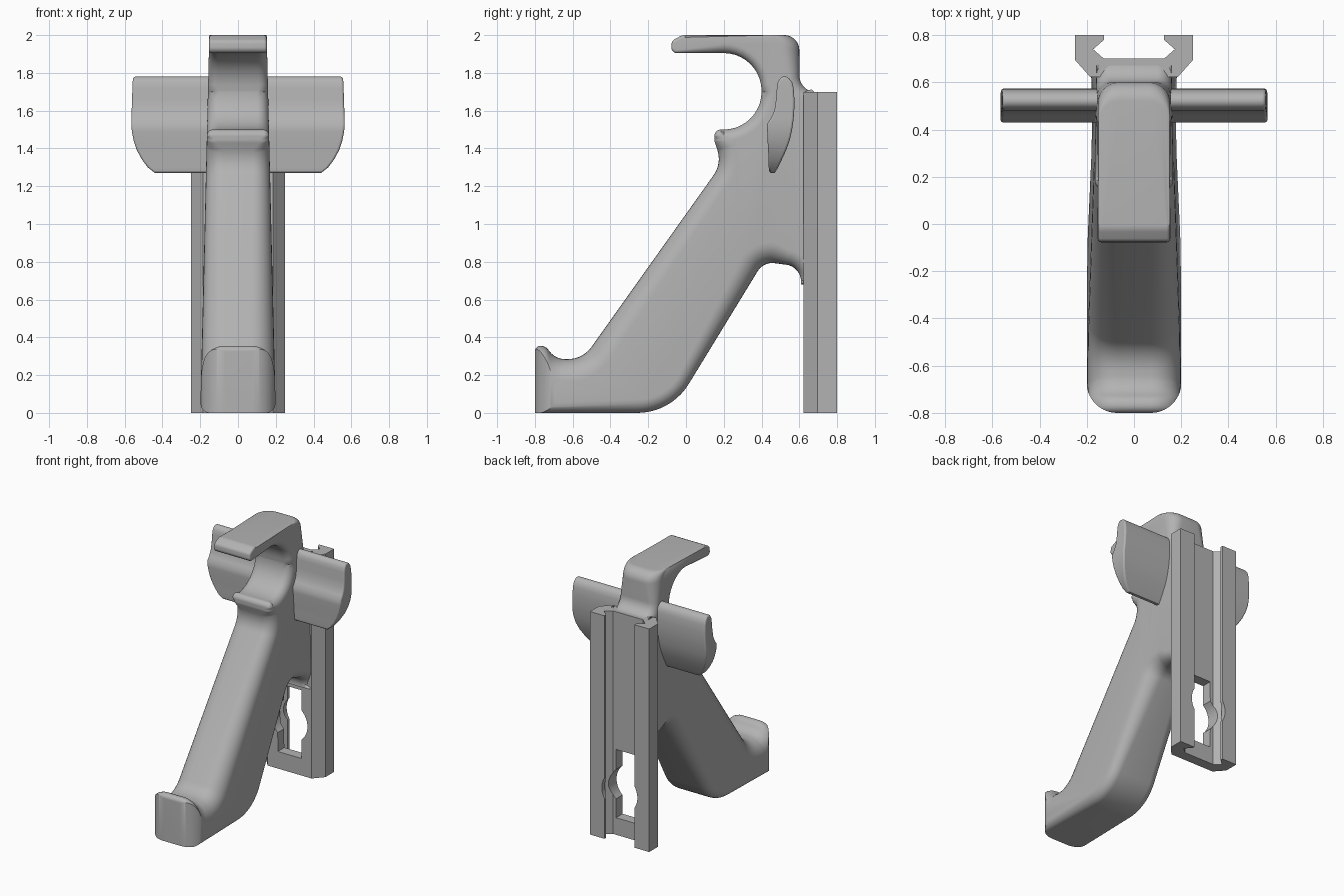
import bpy, bmesh
from math import cos, sin, pi, radians, tan
from mathutils import Vector

if "Cube" in bpy.data.objects:
    bpy.data.objects.remove(bpy.data.objects["Cube"])

grey = bpy.data.materials.new("plain grey")
grey.use_nodes = True
COLOUR = (0.45, 0.45, 0.45, 1)
grey.diffuse_color = COLOUR
grey.node_tree.nodes["Principled BSDF"].inputs["Base Color"].default_value = COLOUR


def loft(name, rings):
    """Closed solid through rings of equal point count."""
    bm = bmesh.new()
    loops = [[bm.verts.new(p) for p in ring] for ring in rings]
    n = len(loops[0])
    for a, b in zip(loops, loops[1:]):
        for i in range(n):
            j = (i + 1) % n
            bm.faces.new((a[i], a[j], b[j], b[i]))
    bm.faces.new(loops[0])
    bm.faces.new(loops[-1])
    bmesh.ops.recalc_face_normals(bm, faces=bm.faces)
    mesh = bpy.data.meshes.new(name)
    bm.to_mesh(mesh)
    bm.free()
    mesh.materials.append(grey)
    obj = bpy.data.objects.new(name, mesh)
    bpy.context.collection.objects.link(obj)
    return obj


def activate(obj):
    bpy.ops.object.select_all(action='DESELECT')
    obj.select_set(True)
    bpy.context.view_layer.objects.active = obj


def boolean(obj, cutter, operation):
    cutter.hide_render = True
    mod = obj.modifiers.new("cut", 'BOOLEAN')
    mod.object, mod.operation, mod.solver = cutter, operation, 'EXACT'
    activate(obj)
    bpy.ops.object.modifier_apply(modifier=mod.name)
    bpy.data.objects.remove(cutter)


def smooth(obj, angle=32):
    activate(obj)
    bpy.ops.object.shade_smooth_by_angle(angle=radians(angle))


def fillet(corners, steps=10):
    """Round each corner (a, b, radius, extra); returns [(point, extra)]."""
    out = []
    for i, (a, b, radius, extra) in enumerate(corners):
        p = Vector((a, b))
        if radius == 0:
            out.append((p, extra))
            continue
        u = (Vector(corners[i - 1][:2]) - p).normalized()
        v = (Vector(corners[(i + 1) % len(corners)][:2]) - p).normalized()
        half = u.angle(v) / 2
        centre = p + (u + v).normalized() * (radius / sin(half))
        start = p + u * (radius / tan(half)) - centre
        end = p + v * (radius / tan(half)) - centre
        turn = start.angle(end)
        for k in range(steps + 1):
            t = k / steps
            arc = (start * sin((1 - t) * turn) + end * sin(t * turn)) / sin(turn)
            out.append((centre + arc, extra))
    return out


# Body side outline: y, z, corner radius, edge rounding
outline = fillet([
    (-.80, 0, 0, .05), (-.80, .355, .03, .12), (-.745, .355, .05, .12),
    (-.69, .285, .10, .12), (-.546, .285, .15, .12),
    (.19, 1.32, .15, .09), (.15, 1.44, .06, .05), (.15, 1.50, .035, .03),
    (.40, 1.50, .20, .06), (.40, 1.905, .20, .05),
    (-.08, 1.905, .03, .015), (-.075, 1.97, .03, .015), (-.02, 2.0, .06, .015),
    (.60, 2.0, .08, .09), (.60, 1.70, .09, .06),
    (.68, 1.698, 0, .02), (.68, .68, 0, .02), (.61, .68, 0, .02),
    (.605, .775, .09, .08), (.41, .80, .09, .11), (-.079, 0, .32, .07)])


def inward(i):
    """Direction in which the rounded edge pulls the outline in."""
    p = outline[i][0]
    if p.y > 1.85 and p.x > .5:
        return Vector((-1, 0))
    if p.x < -.66:
        return Vector((0, 1 if p.y < .15 else -1))
    before = (p - outline[i - 1][0]).normalized()
    after = (outline[(i + 1) % len(outline)][0] - p).normalized()
    t = (before + after).normalized()
    return Vector((t.y, -t.x))


def body_ring(side, angle):
    ring = []
    for i, (p, r) in enumerate(outline):
        q = p + inward(i) * r * (1 - cos(angle))
        width = .2 - .024 * q.y - r * (1 - sin(angle))
        ring.append((side * width, q.x, q.y))
    return ring


STEPS = 8
angles = [k * pi / 2 / STEPS for k in range(STEPS + 1)]
body = loft("body", [body_ring(-1, a) for a in reversed(angles)]
            + [body_ring(1, a) for a in angles])

# Round the front of the foot in plan
plan = [p for p, _ in fillet([(-.201, -.80, .13, 0), (.201, -.80, .13, 0),
                              (.201, .9, 0, 0), (-.201, .9, 0, 0)], 14)]
cutter = loft("foot_cutter", [[(p.x, p.y, z) for p in plan] for z in (-.1, 2.1)])
boolean(body, cutter, 'INTERSECT')
smooth(body)

# Rear mounting rail with an undercut slot
half = [(.185, .622), (.25, .695), (.25, .80), (.127, .80),
        (.127, .78), (.173, .74), (.127, .70)]
section = half + [(-x, y) for x, y in reversed(half)]
rail = loft("mounting_rail", [[(x, y, z) for x, y in section] for z in (0, 1.7)])

# Keyhole window: slot widened by a round hole
right = [(.10, .13)]
right += [(.15 * cos(a), .385 + .15 * sin(a))
          for a in [radians(-48 + 8 * k) for k in range(13)]]
right += [(.10, .65)]
window = right + [(-x, z) for x, z in reversed(right)]
cutter = loft("window_cutter", [[(x, y, z) for x, z in window] for y in (.5, .9)])
boolean(rail, cutter, 'DIFFERENCE')
smooth(rail, 25)

# Cross wings: z, front y, back y, half width
rows = [(1.27, .442, .470, .44), (1.30, .438, .488, .478), (1.34, .437, .507, .508),
        (1.39, .435, .530, .535), (1.44, .432, .548, .552), (1.49, .430, .560, .562),
        (1.53, .430, .566, .565), (1.56, .450, .570, .564), (1.60, .468, .573, .563),
        (1.66, .477, .574, .561), (1.72, .481, .570, .559), (1.75, .486, .562, .558),
        (1.77, .497, .547, .556), (1.78, .512, .530, .554)]
wings = loft("cross_wings", [[(-w, f, z), (w, f, z), (w, b, z), (-w, b, z)]
                             for z, f, b, w in rows])
bevel = wings.modifiers.new("soft ends", 'BEVEL')
bevel.width, bevel.segments = .012, 3
bevel.limit_method, bevel.angle_limit = 'ANGLE', radians(60)
smooth(wings, 35)
